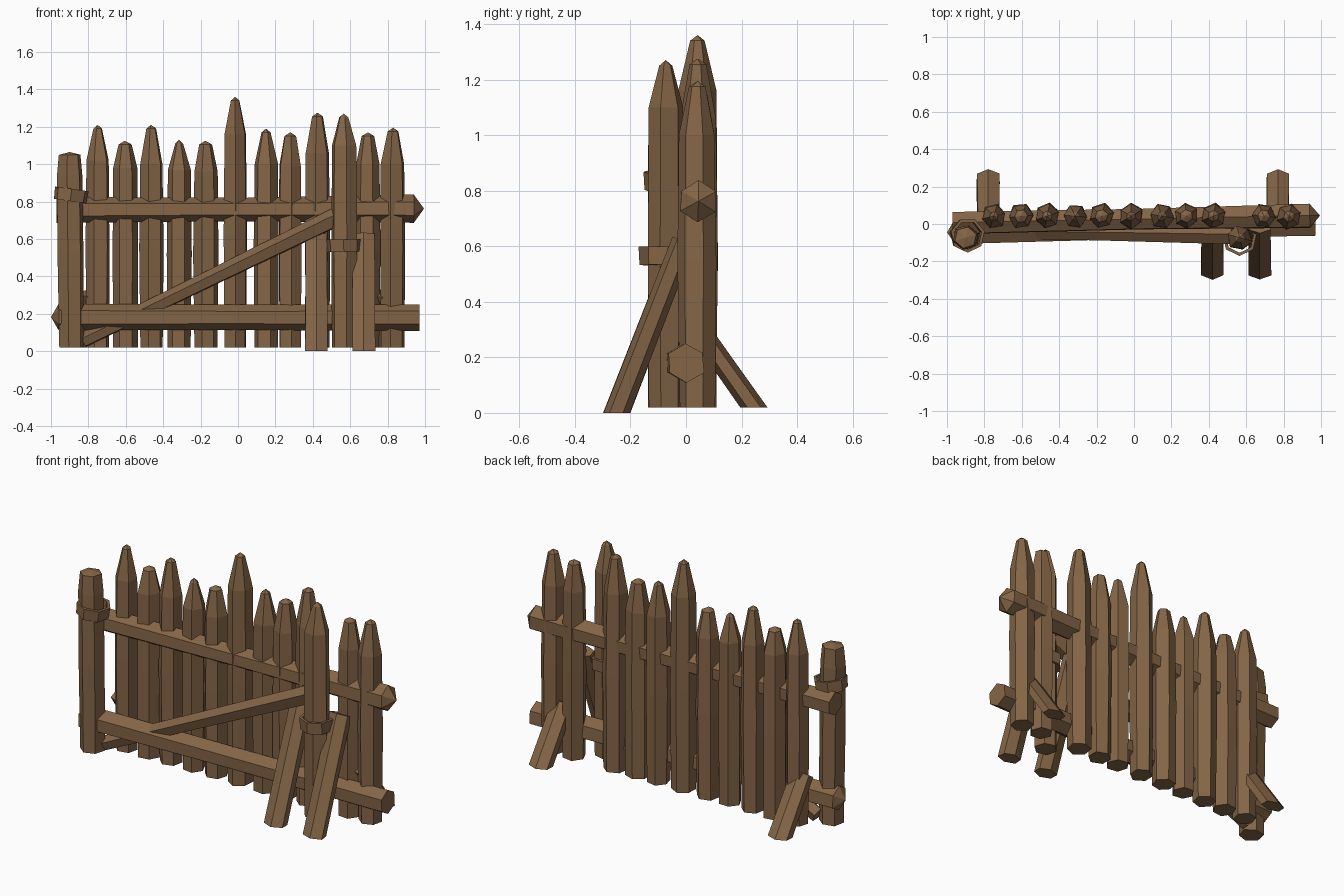
import bpy, bmesh, math, random
from mathutils import Vector, Matrix

random.seed(4)
if "Cube" in bpy.data.objects:
    bpy.data.objects.remove(bpy.data.objects["Cube"], do_unlink=True)

wood = bpy.data.materials.new("brown_wood")
wood.use_nodes = True
colour = (0.23, 0.13, 0.062, 1)
wood.diffuse_color = colour
bsdf = wood.node_tree.nodes["Principled BSDF"]
bsdf.inputs["Base Color"].default_value = colour
bsdf.inputs["Roughness"].default_value = 0.9


def finish(bm, name):
    bmesh.ops.recalc_face_normals(bm, faces=bm.faces)
    mesh = bpy.data.meshes.new(name)
    bm.to_mesh(mesh)
    bm.free()
    mesh.materials.append(wood)
    obj = bpy.data.objects.new(name, mesh)
    bpy.context.collection.objects.link(obj)
    return obj


def log(name, start, end, rings, sides=6, phase=0.0, stretch=(1, 1), wobble=0.06, point=None):
    """Rough hewn timber: rings are (distance along, radius); point adds an apex."""
    start, end = Vector(start), Vector(end)
    axis = (end - start).normalized()
    side = Vector((1, 0, 0)) if abs(axis.x) < 0.7 else Vector((0, 1, 0))
    side = (side - axis * side.dot(axis)).normalized()
    up = axis.cross(side)
    uneven = [1 + random.uniform(-wobble, wobble) for _ in range(sides)]
    bm = bmesh.new()
    loops = []
    for dist, radius in rings:
        loop = []
        for i in range(sides):
            a = phase + math.tau * i / sides
            r = radius * uneven[i] * (1 + random.uniform(-wobble, wobble) / 2)
            loop.append(bm.verts.new(start + axis * dist + side * math.cos(a) * r * stretch[0]
                                     + up * math.sin(a) * r * stretch[1]))
        loops.append(loop)
    for low, high in zip(loops, loops[1:]):
        for i in range(sides):
            j = (i + 1) % sides
            bm.faces.new((low[i], low[j], high[j], high[i]))
    bm.faces.new(loops[0][::-1])
    if point is None:
        bm.faces.new(loops[-1])
    else:
        tip = bm.verts.new(start + axis * point)
        for i in range(sides):
            bm.faces.new((loops[-1][i], loops[-1][(i + 1) % sides], tip))
    return finish(bm, name)


def stake(name, x, y, top, shoulder, tip_radius, radius=0.068):
    base = 0.02
    height = top - base
    rings = [(0, radius * 0.95), (height * 0.45, radius * 1.02), (shoulder - base, radius * 0.95),
             (height - 0.02, tip_radius)]
    log(name, (x, y, base), (x, y, top), rings, phase=random.uniform(0, 1), point=height)


# Row of pickets: x, top, shoulder, tip radius
pickets = [(-0.75, 1.21, 1.02, 0.025), (-0.605, 1.125, 0.98, 0.035), (-0.465, 1.21, 1.0, 0.028),
           (-0.315, 1.13, 0.97, 0.022), (-0.175, 1.125, 0.96, 0.035), (-0.015, 1.36, 1.16, 0.025),
           (0.15, 1.19, 1.0, 0.025), (0.28, 1.17, 0.99, 0.035), (0.425, 1.275, 1.06, 0.03),
           (0.695, 1.17, 1.0, 0.035), (0.83, 1.195, 1.0, 0.03)]
for n, (x, top, shoulder, tip) in enumerate(pickets):
    stake(f"picket_{n + 1}", x, 0.042, top, shoulder, tip)

# Posts standing in front of the row
stake("pointed_post", 0.565, -0.073, 1.27, 1.1, 0.025, 0.069)
log("blunt_post", (-0.89, -0.073, 0.02), (-0.9, -0.073, 1.07),
    [(0, 0.068), (0.5, 0.072), (0.92, 0.071), (1.03, 0.06)], phase=0.3, point=1.045)

# Horizontal rails, each with one sharpened end
log("upper_rail", (-0.97, 0.005, 0.755), (1.0, 0.045, 0.762),
    [(0, 0.066), (1.0, 0.06), (1.91, 0.071)], phase=0.5, point=1.965)
log("lower_rail", (0.97, 0.0, 0.18), (-1.0, -0.045, 0.183),
    [(0, 0.069), (1.0, 0.066), (1.93, 0.069)], phase=0.5, point=1.97)

# Diagonal brace
log("diagonal_brace", (-0.83, -0.035, 0.055), (0.54, -0.055, 0.72),
    [(0, 0.042), (0.75, 0.046), (1.52, 0.054)], sides=5, phase=0.3)


# Leaning props, cut level with the ground
def prop(name, x, foot_y, foot_z, top_y, top_z, depth):
    obj = log(name, (x, foot_y, foot_z), (x, top_y, top_z),
              [(-0.12, 0.07), ((Vector((foot_y, foot_z)) - Vector((top_y, top_z))).length, 0.066)],
              sides=6, phase=math.pi / 6, stretch=(1, depth), wobble=0.04)
    bm = bmesh.new()
    bm.from_mesh(obj.data)
    cut = bmesh.ops.bisect_plane(bm, geom=bm.verts[:] + bm.edges[:] + bm.faces[:],
                                 plane_co=(0, 0, foot_z), plane_no=(0, 0, 1), clear_inner=True)
    edges = [e for e in cut["geom_cut"] if isinstance(e, bmesh.types.BMEdge)]
    bmesh.ops.holes_fill(bm, edges=edges)
    bm.to_mesh(obj.data)
    bm.free()


for n, x in enumerate((0.42, 0.672)):
    prop(f"front_prop_{n + 1}", x, -0.25, 0.0, -0.01, 0.62, 0.65)
for n, x in enumerate((-0.78, 0.77)):
    prop(f"rear_prop_{n + 1}", x, 0.245, 0.02, 0.04, 0.31, 0.58)


# Loose collars around the posts
def collar(name, centre, tilt, height=0.066, outer=0.093, inner=0.076, sides=7):
    bm = bmesh.new()
    spin = Matrix.Translation(centre) @ Matrix.Rotation(tilt, 4, "Y")
    profile = [(inner, -height / 2), (outer * 0.96, -height / 2), (outer, height / 2), (inner, height / 2)]
    loops = []
    for i in range(sides):
        a = math.tau * (i + 0.25) / sides
        loops.append([bm.verts.new(spin @ Vector((r * math.cos(a), r * math.sin(a), z))) for r, z in profile])
    for i in range(sides):
        a, b = loops[i], loops[(i + 1) % sides]
        for k in range(4):
            m = (k + 1) % 4
            bm.faces.new((a[k], b[k], b[m], a[m]))
    finish(bm, name)


collar("blunt_post_collar", (-0.893, -0.06, 0.835), 0.14)
collar("pointed_post_collar", (0.565, -0.078, 0.565), -0.02)
